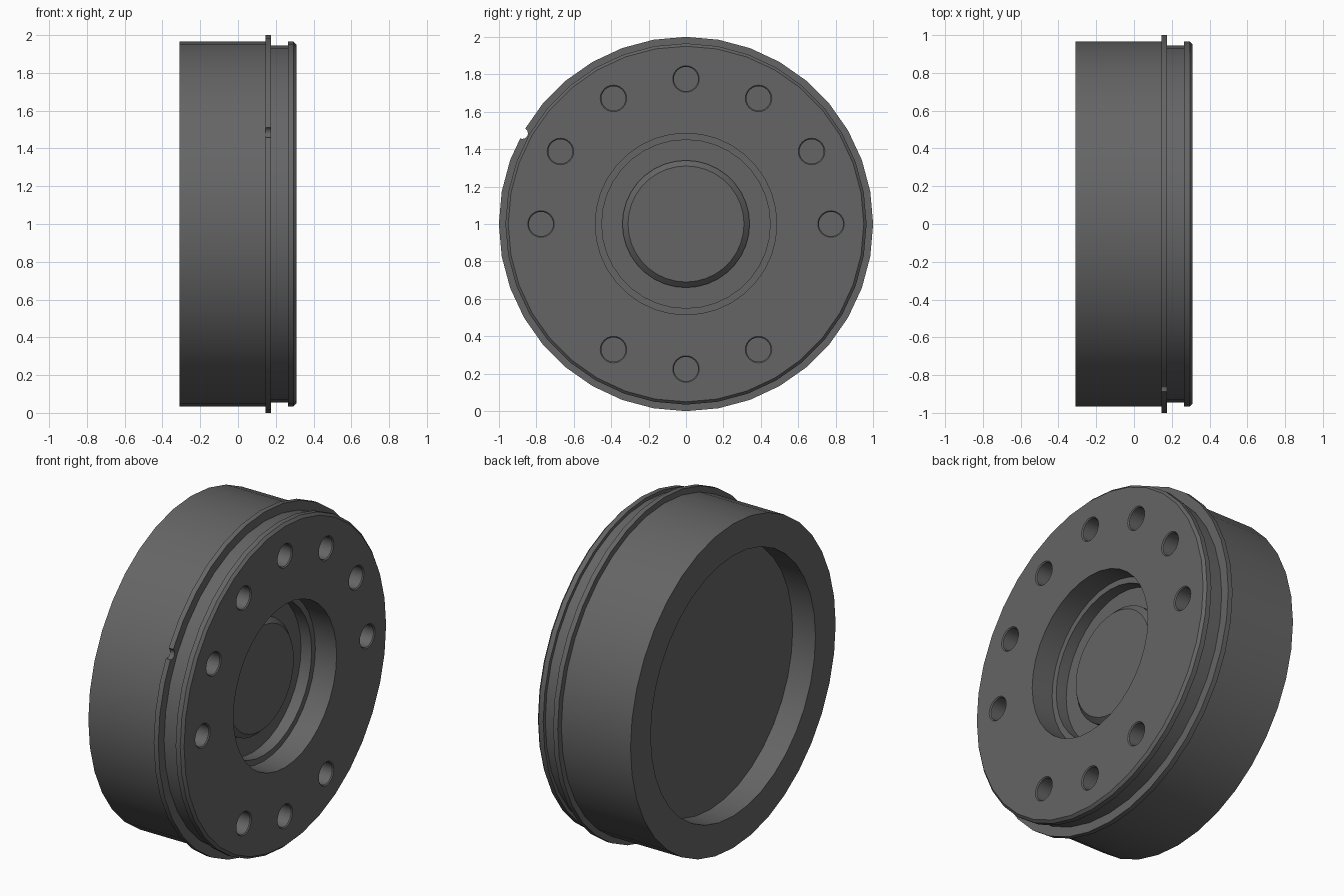
import bpy, bmesh
from math import radians, sin, cos, pi
from mathutils import Matrix, Vector

if "Cube" in bpy.data.objects:
    bpy.data.objects.remove(bpy.data.objects["Cube"])

dark = bpy.data.materials.new("dark_grey")
dark.diffuse_color = (0.13, 0.13, 0.13, 1)
dark.use_nodes = True
dark.node_tree.nodes["Principled BSDF"].inputs["Base Color"].default_value = dark.diffuse_color


def add_object(name, bm):
    bmesh.ops.recalc_face_normals(bm, faces=bm.faces)
    me = bpy.data.meshes.new(name)
    bm.to_mesh(me)
    bm.free()
    me.materials.append(dark)
    ob = bpy.data.objects.new(name, me)
    bpy.context.collection.objects.link(ob)
    return ob


def spin_profile(bm, profile, steps, y=0.0, z=1.0):
    """Revolve (x, radius) points around an x-parallel axis through (y, z)."""
    vs = [bm.verts.new((x, y, z + r)) for x, r in profile]
    es = [bm.edges.new(p) for p in zip(vs, vs[1:])]
    bmesh.ops.spin(bm, geom=vs + es, cent=(0, y, z), axis=(1, 0, 0),
                   angle=2 * pi, steps=steps)
    bmesh.ops.remove_doubles(bm, verts=bm.verts, dist=1e-4)


def lathe(name, profile, steps):
    bm = bmesh.new()
    spin_profile(bm, profile, steps)
    return add_object(name, bm)


# Main body: back cavity, rim, flange, groove, lip, stepped front bore
body = lathe("wheel_body", [
    (-0.16, 0), (-0.16, 0.775), (-0.31, 0.775), (-0.31, 0.965),
    (0.145, 0.965), (0.145, 1.0), (0.175, 1.0), (0.175, 0.945),
    (0.265, 0.945), (0.265, 0.965), (0.295, 0.965), (0.31, 0.95),
    (0.31, 0.485), (0.17, 0.485), (0.17, 0.45), (0.10, 0.45), (0.10, 0)], 36)

# Raised hub with a chamfered edge inside the bore
hub = lathe("hub_boss", [
    (0.05, 0), (0.05, 0.34), (0.12, 0.34), (0.15, 0.31), (0.15, 0)], 36)

# Blind bolt holes on a twelve-position circle, two positions left empty
bm = bmesh.new()
for i in range(12):
    if i in (7, 11):
        continue
    a = radians(30 * i)
    spin_profile(bm, [(0.06, 0), (0.06, 0.065), (0.304, 0.065),
                      (0.31, 0.071), (0.35, 0.071), (0.35, 0)], 24,
                 0.775 * cos(a), 1 + 0.775 * sin(a))
# Small locating notch in the flange
a = radians(151)
spin_profile(bm, [(0.13, 0), (0.13, 0.03), (0.19, 0.03), (0.19, 0)], 16,
             1.0 * cos(a), 1 + 1.0 * sin(a))
cutter = add_object("hole_cutter", bm)
cutter.hide_render = True

mod = body.modifiers.new("holes", 'BOOLEAN')
mod.operation = 'DIFFERENCE'
mod.solver = 'EXACT'
mod.object = cutter
bpy.context.view_layer.objects.active = body
bpy.ops.object.modifier_apply(modifier=mod.name)
bpy.data.objects.remove(cutter, do_unlink=True)

# Smooth round surfaces, sharp edges
for ob in (body, hub):
    ob.select_set(True)
bpy.ops.object.shade_smooth_by_angle(angle=radians(30))
